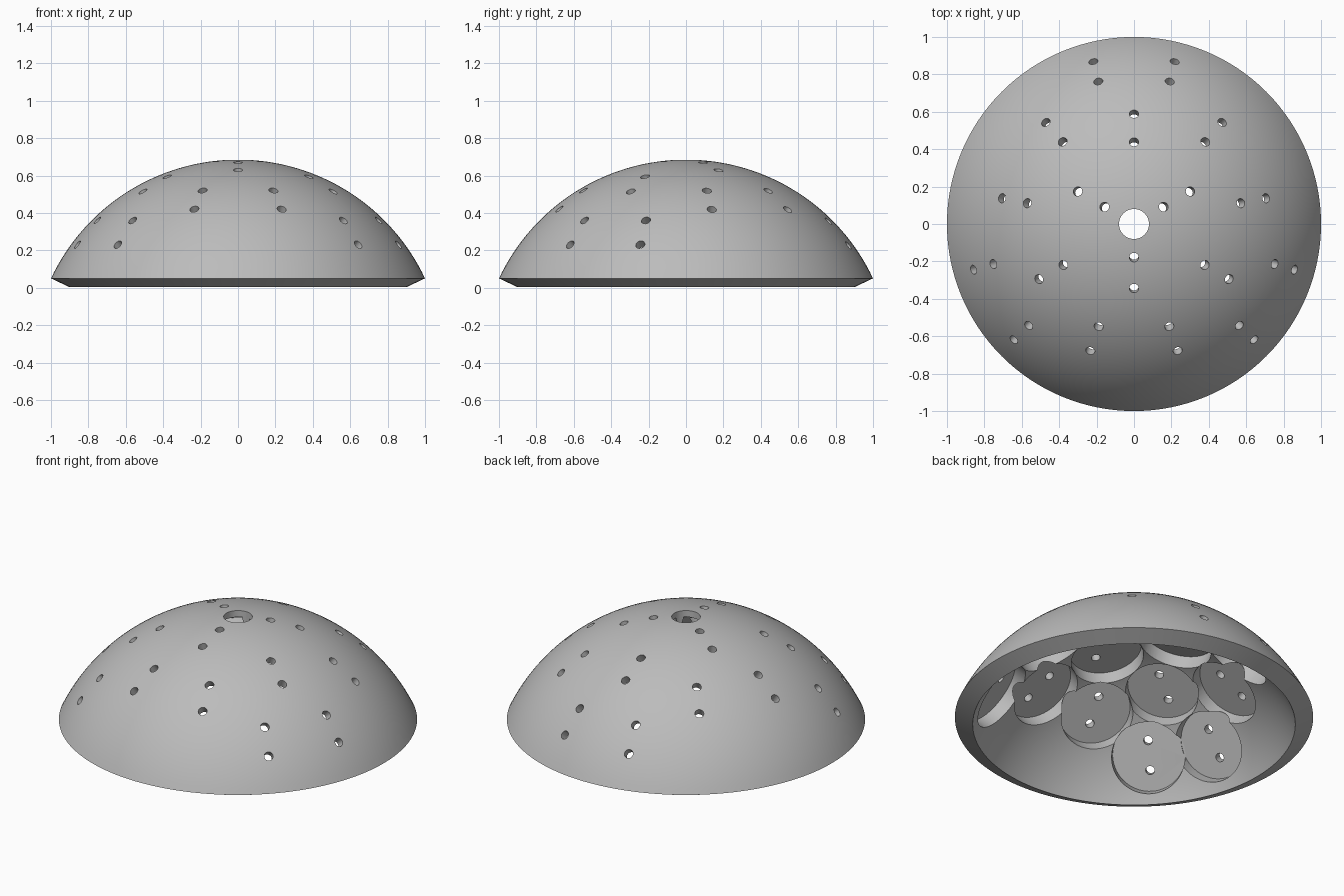
import bpy, bmesh, math
from mathutils import Vector, Matrix

if "Cube" in bpy.data.objects:
    bpy.data.objects.remove(bpy.data.objects["Cube"], do_unlink=True)

OUTER, INNER, CENTRE_Z = 1.105, 0.995, -0.42
POCKET_RADIUS, POCKET_FLOOR = 0.204, 1.05
HOLE_RADIUS, HOLE_GAP = 0.025, 0.085
CENTRE = Vector((0, 0, CENTRE_Z))

grey = bpy.data.materials.new("Plain Grey")
grey.use_nodes = True
colour = (0.5, 0.5, 0.5, 1)
grey.diffuse_color = colour
grey.node_tree.nodes["Principled BSDF"].inputs["Base Color"].default_value = colour


def make_object(name, bm):
    mesh = bpy.data.meshes.new(name)
    bmesh.ops.recalc_face_normals(bm, faces=bm.faces)
    bm.to_mesh(mesh)
    bm.free()
    mesh.materials.append(grey)
    obj = bpy.data.objects.new(name, mesh)
    bpy.context.collection.objects.link(obj)
    return obj


def add_cylinder(bm, base, axis, radius, length, sides):
    """Closed cylinder starting at base and running along axis."""
    turn = axis.to_track_quat("Z", "Y").to_matrix().to_4x4()
    place = Matrix.Translation(base + axis * length / 2) @ turn
    bmesh.ops.create_cone(bm, cap_ends=True, segments=sides, radius1=radius,
                          radius2=radius, depth=length, matrix=place)


def arc(radius, steps, last):
    """Half-profile of a sphere from near the pole to the rim angle."""
    return [Vector((radius * math.sin(last * i / steps), 0,
                    CENTRE_Z + radius * math.cos(last * i / steps)))
            for i in range(steps + 1)]


# Dome shell: two concentric arcs joined by a radial rim, turned round z
rim_angle = math.asin(1 / OUTER)
profile = arc(OUTER, 32, rim_angle) + arc(INNER, 32, rim_angle)[::-1]
bm = bmesh.new()
verts = [bm.verts.new(p) for p in profile]
edges = [bm.edges.new(pair) for pair in zip(verts, verts[1:])]
bmesh.ops.spin(bm, geom=verts + edges, cent=(0, 0, 0), axis=(0, 0, 1),
               angle=math.tau, steps=128, use_merge=True)
bmesh.ops.remove_doubles(bm, verts=bm.verts, dist=1e-4)
bmesh.ops.dissolve_degenerate(bm, edges=bm.edges, dist=1e-4)
dome = make_object("dome_shell", bm)

# Pocket centres seen from above; those off the middle line are mirrored
spots = [(0.205, 0.818), (0, 0.515), (0.428, 0.493), (0.23, 0.133),
         (0.64, 0.125), (0.808, -0.23), (0.445, -0.258), (0, -0.262),
         (0.605, -0.583), (0.212, -0.615)]
spots += [(-x, y) for x, y in spots if x > 0]

pockets, holes = bmesh.new(), bmesh.new()
for x, y in spots:
    normal = Vector((x, y, math.sqrt(OUTER ** 2 - x * x - y * y))).normalized()
    downhill = Vector((x, y, 0)).normalized()
    downhill = (downhill - normal * downhill.dot(normal)).normalized()
    # Round pocket sunk into the inside face
    add_cylinder(pockets, CENTRE + normal * POCKET_FLOOR, -normal,
                 POCKET_RADIUS, 0.13, 64)
    # Two parallel through holes along the slope
    for side in (-1, 1):
        start = CENTRE + normal * 0.97 + downhill * side * HOLE_GAP
        add_cylinder(holes, start, normal, HOLE_RADIUS, 0.25, 24)
# Opening at the top of the dome
add_cylinder(holes, Vector((0, 0, 0.45)), Vector((0, 0, 1)), 0.08, 0.4, 48)

cutters = [make_object("pocket_cutter", pockets), make_object("hole_cutter", holes)]
for cutter in cutters:
    cutter.hide_render = True
    cut = dome.modifiers.new(cutter.name, "BOOLEAN")
    cut.operation = "DIFFERENCE"
    cut.solver = "EXACT"
    cut.use_self = True
    cut.object = cutter

# Keep the cut mesh and drop the cutters
bpy.context.view_layer.update()
graph = bpy.context.evaluated_depsgraph_get()
finished = bpy.data.meshes.new_from_object(dome.evaluated_get(graph))
dome.modifiers.clear()
dome.data = finished
for cutter in cutters:
    bpy.data.objects.remove(cutter, do_unlink=True)

bpy.ops.object.select_all(action="DESELECT")
dome.select_set(True)
bpy.context.view_layer.objects.active = dome
bpy.ops.object.shade_smooth_by_angle(angle=math.radians(25))
